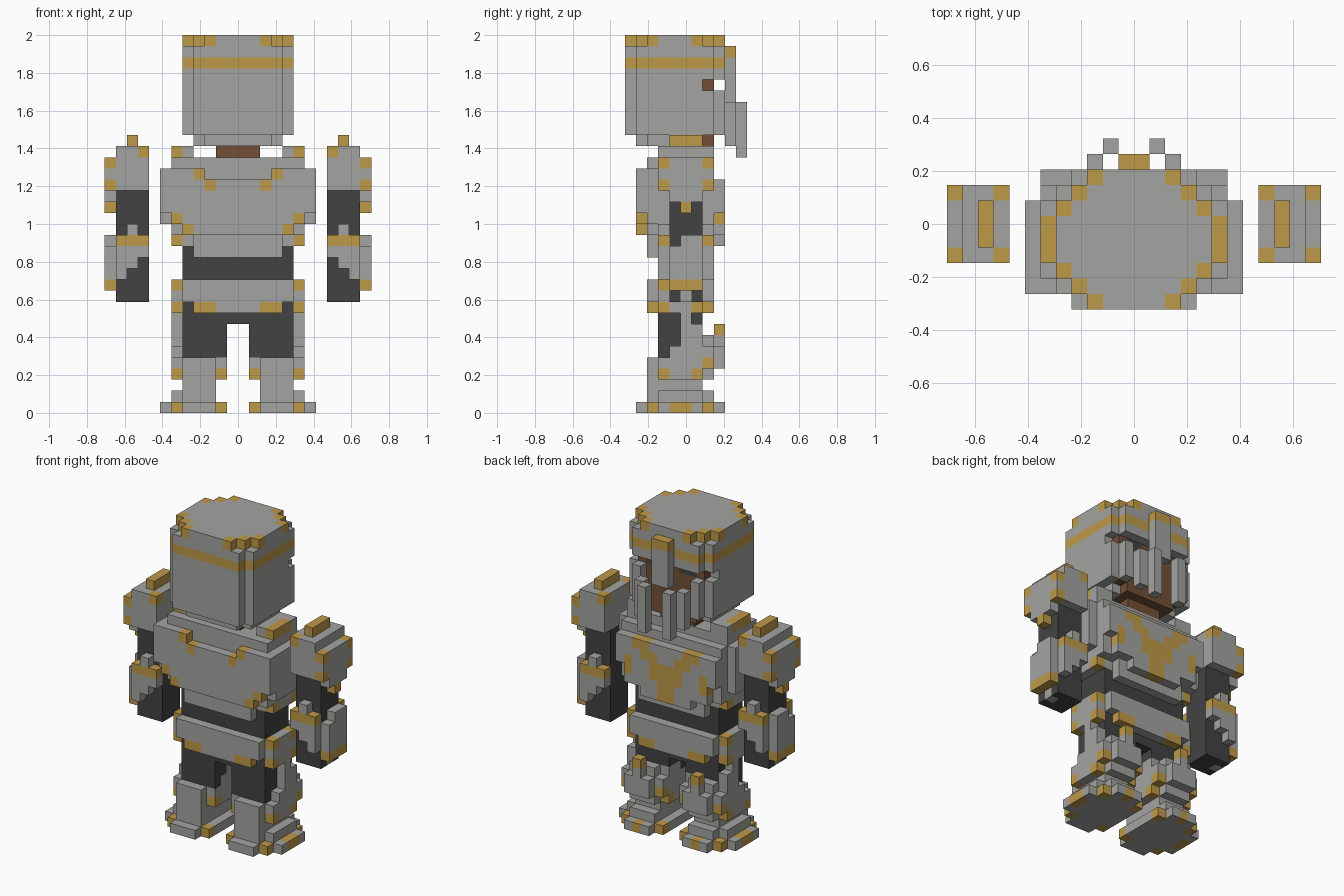
import bpy
import bmesh

cube = bpy.data.objects.get("Cube")
if cube:
    bpy.data.objects.remove(cube, do_unlink=True)

UNIT = 2 / 34
GREY, GOLD, DARK, BROWN = range(4)


def make_material(name, rgb):
    material = bpy.data.materials.new(name)
    material.use_nodes = True
    colour = (*rgb, 1)
    material.diffuse_color = colour
    material.node_tree.nodes["Principled BSDF"].inputs["Base Color"].default_value = colour
    return material


materials = [
    make_material("steel grey", (.37, .37, .36)),
    make_material("gold trim", (.52, .32, .065)),
    make_material("dark cloth", (.055, .055, .055)),
    make_material("brown skin", (.17, .08, .038)),
]

cells = {}  # (x, y, z) -> (part name, colour)


def fill(part, colour, x, y, z):
    """Fill a block of unit cubes on both sides of the middle plane."""
    for i in range(*x):
        for j in range(*y):
            for k in range(*z):
                for side in (i, -1 - i):
                    cells[side, j, k] = (part, colour)


def dot(part, colour, x, y, z):
    fill(part, colour, (x, x + 1), (y, y + 1), (z, z + 1))


def carve(x, y, z):
    for i in range(*x):
        for j in range(*y):
            for k in range(*z):
                for side in (i, -1 - i):
                    cells.pop((side, j, k), None)


def rounded(part, colour, width, y, z, cut):
    """Block across the middle with stepped vertical corners."""
    for step in range(cut + 1):
        inset = cut - step
        fill(part, colour, (0, width - step), (y[0] + inset, y[1] - inset), z)


# Helmet with gold band, gold crown corners and stepped rim
rounded("helmet", GREY, 4, (1, 8), (24, 25), 1)
rounded("helmet", GREY, 5, (0, 9), (25, 33), 1)
rounded("helmet", GOLD, 5, (0, 9), (31, 32), 1)
rounded("helmet", GREY, 5, (0, 9), (33, 34), 2)
for step in range(3):
    dot("helmet", GOLD, 2 + step, step, 33)
    dot("helmet", GOLD, 2 + step, 8 - step, 33)

# Face opening, face, eyes and neck
carve((0, 5), (8, 9), (25, 30))
carve((4, 5), (7, 8), (29, 30))
fill("face", BROWN, (0, 4), (5, 8), (25, 30))
fill("face", BROWN, (0, 3), (4, 8), (24, 25))
fill("face", DARK, (1, 3), (7, 8), (29, 30))
fill("neck", BROWN, (0, 2), (3, 7), (22, 24))

# Nose guard and stepped visor bars
fill("nose_guard", GREY, (0, 1), (9, 10), (28, 33))
dot("nose_guard", GOLD, 0, 9, 32)
for step in range(3):
    fill("visor_bars", GREY, (3 - step, 4 - step), (8 + step, 9 + step), (25 - step, 29 - (step > 0)))

# Waist and hips
fill("waist", DARK, (0, 5), (3, 7), (8, 15))

# Torso core, sides, collar and shoulder straps
fill("torso", GREY, (0, 6), (3, 7), (15, 23))
fill("torso", GREY, (0, 6), (2, 8), (16, 22))
fill("torso", GREY, (6, 7), (2, 7), (17, 22))
fill("torso", GREY, (0, 4), (2, 3), (14, 16))
fill("torso", GREY, (0, 4), (7, 8), (14, 16))
fill("torso", GREY, (0, 6), (2, 3), (22, 23))
for y in (3, 6):
    dot("torso", GOLD, 5, y, 15)
fill("shoulder_straps", GREY, (4, 6), (3, 7), (23, 24))
fill("shoulder_straps", GOLD, (5, 6), (3, 6), (23, 24))

# Large plate on the rear of the torso
fill("rear_plate", GREY, (0, 7), (1, 2), (18, 21))
fill("rear_plate", GREY, (3, 7), (1, 2), (21, 22))
fill("rear_plate", GREY, (0, 6), (1, 2), (17, 18))
fill("rear_plate", GREY, (0, 5), (1, 2), (16, 17))
for x, z in ((2, 20), (3, 21), (4, 16), (5, 17)):
    dot("rear_plate", GOLD, x, 1, z)

# Breastplate with a gold emblem
fill("breastplate", GREY, (0, 6), (8, 9), (18, 21))
fill("breastplate", GREY, (0, 5), (8, 9), (16, 18))
fill("breastplate", GREY, (0, 3), (8, 9), (15, 16))
fill("breastplate", GOLD, (0, 1), (8, 9), (15, 19))
for x, z in ((1, 18), (1, 19), (2, 19), (2, 20), (3, 20), (1, 17), (4, 18), (4, 17)):
    dot("breastplate", GOLD, x, 8, z)

# Belt with hanging plates
rounded("belt", GREY, 6, (2, 8), (10, 12), 1)
fill("belt", GREY, (5, 6), (3, 7), (9, 12))
for y in (2, 7):
    fill("belt", GREY, (0, 4), (y, y + 1), (9, 10))
    fill("belt", GOLD, (2, 4), (y, y + 1), (9, 10))
for y in (3, 6):
    for z in (9, 11):
        dot("belt", GOLD, 5, y, z)

# Legs and stepped thigh guards
fill("legs", DARK, (1, 5), (3, 7), (5, 8))
for y, top in ((3, 5), (4, 6), (5, 9), (6, 8)):
    fill("thigh_guards", GREY, (5, 6), (y, y + 1), (3, top))
    fill("thigh_guards", GREY, (1, 2), (y, y + 1), (3, min(top, 7)))

# Shin guards and raised knee plates
fill("shin_guards", GREY, (2, 5), (3, 7), (1, 5))
fill("shin_guards", GREY, (2, 5), (2, 3), (1, 5))
fill("shin_guards", GREY, (2, 5), (7, 8), (3, 7))
for x in (1, 5):
    for y in (3, 6):
        dot("shin_guards", GOLD, x, y, 3)
    dot("shin_guards", GREY, x, 7, 5)
    dot("shin_guards", GOLD, x, 7, 4)
fill("knee_plates", GREY, (3, 4), (8, 9), (4, 8))
fill("knee_plates", GREY, (2, 5), (8, 9), (4, 6))
dot("knee_plates", GOLD, 3, 8, 7)

# Boots: stepped sole with gold studs, narrower upper
fill("boots", GREY, (2, 5), (1, 9), (0, 1))
fill("boots", GREY, (1, 6), (2, 8), (0, 1))
fill("boots", GREY, (6, 7), (3, 7), (0, 1))
fill("boots", GREY, (2, 6), (3, 7), (1, 2))
fill("boots", GREY, (2, 5), (2, 8), (1, 2))
fill("boots", GOLD, (6, 7), (4, 6), (0, 1))
dot("boots", GOLD, 3, 8, 0)
for x in (1, 5):
    for y in (2, 7):
        dot("boots", GOLD, x, y, 0)

# Sleeves and hands
fill("arms", DARK, (8, 11), (4, 7), (10, 20))
dot("arms", GREY, 10, 5, 10)

# Shoulder pads with pointed outer plates and gold ridges
fill("shoulder_pads", GREY, (8, 11), (3, 8), (20, 24))
fill("shoulder_pads", GREY, (11, 12), (3, 8), (20, 23))
fill("shoulder_pads", GREY, (11, 12), (4, 7), (19, 20))
dot("shoulder_pads", GOLD, 11, 5, 18)
fill("shoulder_pads", GOLD, (9, 10), (4, 7), (24, 25))
for y in (3, 7):
    dot("shoulder_pads", GOLD, 8, y, 23)
    for z in (20, 22):
        dot("shoulder_pads", GOLD, 11, y, z)

# Gauntlets with stepped sides, gold cuffs and outer plates
for y in (3, 7):
    for step in range(3):
        fill("gauntlets", GREY, (8 + step, 9 + step), (y, y + 1), (14 - step, 15))
    fill("gauntlets", GOLD, (8, 11), (y, y + 1), (15, 16))
    dot("gauntlets", GREY, 9, y, 16)
fill("gauntlets", GREY, (11, 12), (4, 7), (11, 16))
carve((11, 12), (4, 5), (15, 16))
fill("gauntlets", GOLD, (11, 12), (4, 7), (11, 12))

# Build one mesh per part from the exposed cube faces
PAIRED = {"arms", "shoulder_pads", "gauntlets", "legs", "thigh_guards",
          "shin_guards", "knee_plates", "boots"}
groups = {}
for cell, (part, colour) in cells.items():
    name = part
    if part in PAIRED:
        name = ("left_" if cell[0] >= 0 else "right_") + part
    groups.setdefault(name, []).append((cell, colour))


def build(name, group):
    bm = bmesh.new()
    verts = {}

    def vertex(corner):
        if corner not in verts:
            x, y, z = corner
            verts[corner] = bm.verts.new((x * UNIT, (y - 5.5) * UNIT, z * UNIT))
        return verts[corner]

    for cell, colour in group:
        for axis in range(3):
            for side in (0, 1):
                beside = list(cell)
                beside[axis] += 2 * side - 1
                if tuple(beside) in cells:
                    continue
                loop = []
                for a, b in ((0, 0), (1, 0), (1, 1), (0, 1)):
                    corner = list(cell)
                    corner[axis] += side
                    corner[(axis + 1) % 3] += a
                    corner[(axis + 2) % 3] += b
                    loop.append(vertex(tuple(corner)))
                face = bm.faces.new(loop if side else loop[::-1])
                face.material_index = colour
    mesh = bpy.data.meshes.new(name)
    bm.to_mesh(mesh)
    bm.free()
    for material in materials:
        mesh.materials.append(material)
    bpy.context.collection.objects.link(bpy.data.objects.new(name, mesh))


for part_name, part_cells in groups.items():
    build(part_name, part_cells)
